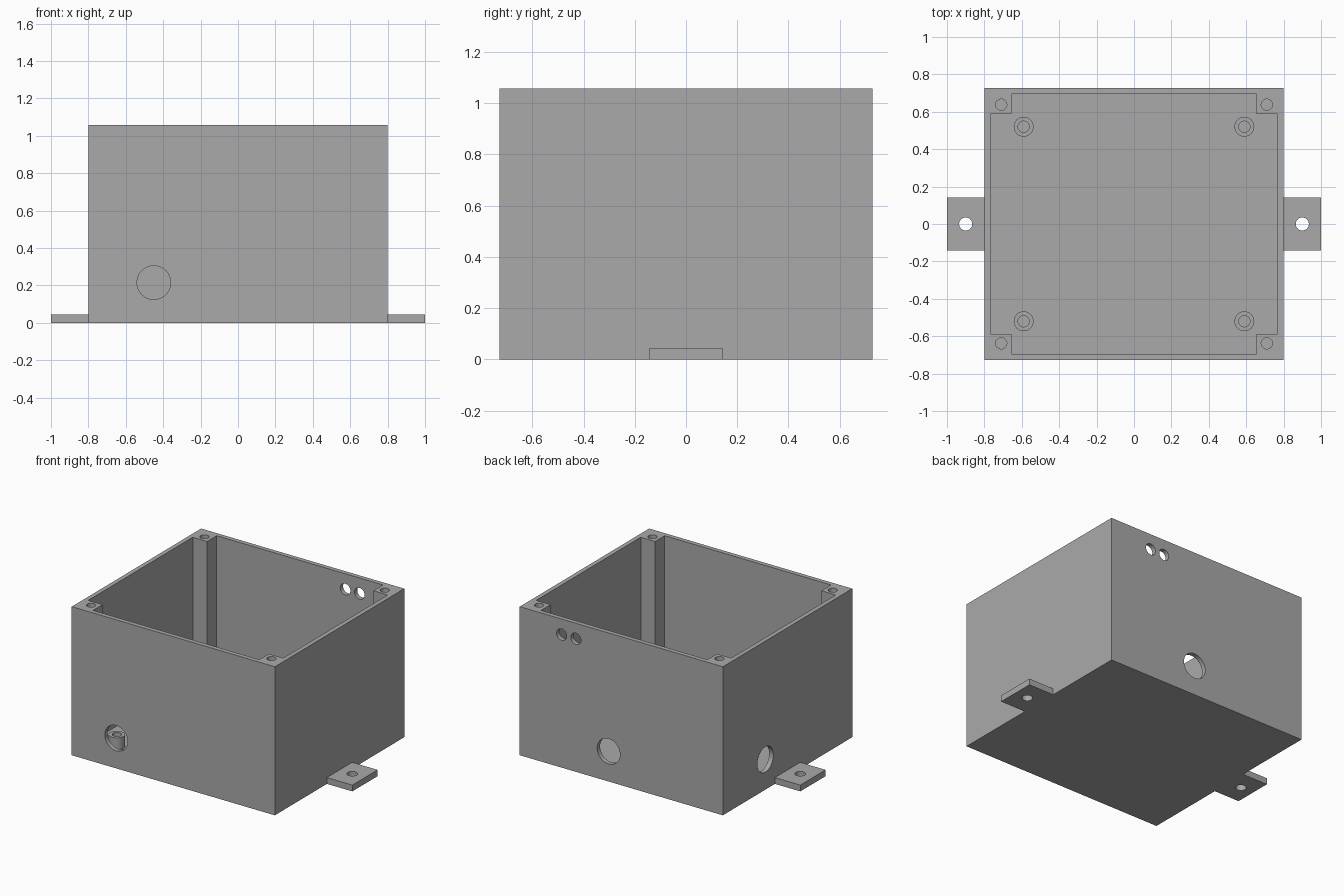
import bpy, bmesh, math
from mathutils import Matrix, Vector

cube = bpy.data.objects.get("Cube")
if cube:
    bpy.data.objects.remove(cube, do_unlink=True)

W, D, H = 0.8, 0.728, 1.058      # half width, half depth, height
FLOOR = 0.04
POST_X, POST_Y = 0.655, 0.588    # inner edges of the corner posts
IN_X, IN_Y = 0.768, 0.696        # inner wall faces
PORT_Z, VENT_Z = 0.215, 0.947
SIGNS = [(sx, sy) for sx in (-1, 1) for sy in (-1, 1)]

grey = bpy.data.materials.new("enclosure grey")
grey.use_nodes = True
colour = (0.4, 0.4, 0.4, 1)
grey.diffuse_color = colour
grey.node_tree.nodes["Principled BSDF"].inputs["Base Color"].default_value = colour


def make(name, bm):
    mesh = bpy.data.meshes.new(name)
    bmesh.ops.recalc_face_normals(bm, faces=bm.faces)
    bm.to_mesh(mesh)
    bm.free()
    mesh.materials.append(grey)
    obj = bpy.data.objects.new(name, mesh)
    bpy.context.collection.objects.link(obj)
    return obj


def prism(name, outline, z0, z1):
    bm = bmesh.new()
    face = bm.faces.new([bm.verts.new((x, y, z0)) for x, y in outline])
    top = bmesh.ops.extrude_face_region(bm, geom=[face])["geom"]
    moved = [v for v in top if isinstance(v, bmesh.types.BMVert)]
    bmesh.ops.translate(bm, verts=moved, vec=(0, 0, z1 - z0))
    return make(name, bm)


def box(name, x0, x1, y0, y1, z0, z1):
    return prism(name, [(x0, y0), (x1, y0), (x1, y1), (x0, y1)], z0, z1)


def cylinder(name, start, end, radius):
    a, b = Vector(start), Vector(end)
    turn = (b - a).to_track_quat('Z', 'Y').to_matrix().to_4x4()
    bm = bmesh.new()
    bmesh.ops.create_cone(bm, cap_ends=True, segments=48, radius1=radius,
                          radius2=radius, depth=(b - a).length,
                          matrix=Matrix.Translation((a + b) / 2) @ turn)
    return make(name, bm)


def cut(target, cutters):
    bpy.context.view_layer.objects.active = target
    for cutter in cutters:
        mod = target.modifiers.new("cut", 'BOOLEAN')
        mod.operation = 'DIFFERENCE'
        mod.solver = 'EXACT'
        mod.object = cutter
        bpy.ops.object.modifier_apply(modifier=mod.name)
        bpy.data.objects.remove(cutter, do_unlink=True)


# Box shell: the cavity outline steps in at each corner to leave screw posts
box_shell = box("box_shell", -W, W, -D, D, 0, H)
quarter = [(IN_X, POST_Y), (POST_X, POST_Y), (POST_X, IN_Y)]
outline = (quarter
           + [(-x, y) for x, y in reversed(quarter)]
           + [(-x, -y) for x, y in quarter]
           + [(x, -y) for x, y in reversed(quarter)])
cutters = [prism("cavity_cutter", outline, FLOOR, H + 0.1)]

# Lid screw holes in the posts
for sx, sy in SIGNS:
    x, y = sx * 0.71, sy * 0.638
    cutters.append(cylinder("screw_cutter", (x, y, H - 0.35), (x, y, H + 0.1), 0.03))

# Cable ports in the front, back and one side, and two small back holes
cutters.append(cylinder("front_port", (-0.45, -D - 0.1, PORT_Z), (-0.45, -D + 0.1, PORT_Z), 0.09))
cutters.append(cylinder("side_port", (-W - 0.1, 0.25, PORT_Z), (-W + 0.1, 0.25, PORT_Z), 0.09))
for x, z, r in ((0.1, PORT_Z, 0.09), (0.47, VENT_Z, 0.04), (0.358, VENT_Z, 0.04)):
    cutters.append(cylinder("back_port", (x, D - 0.1, z), (x, D + 0.1, z), r))
cut(box_shell, cutters)
parts = [box_shell]

# Mounting tabs with a through hole
for side, s in (("left", 1), ("right", -1)):
    tab = box(side + "_mounting_tab", *sorted((s * W, s)), -0.142, 0.142, 0, 0.045)
    cut(tab, [cylinder("tab_cutter", (s * 0.9, 0, -0.1), (s * 0.9, 0, 0.2), 0.035)])
    parts.append(tab)

# Hollow board standoffs on the floor
for sx, sy in SIGNS:
    x, y = sx * 0.59, sy * 0.52
    name = ("back_" if sy > 0 else "front_") + ("left" if sx > 0 else "right") + "_standoff"
    standoff = cylinder(name, (x, y, FLOOR), (x, y, 0.125), 0.053)
    cut(standoff, [cylinder("standoff_cutter", (x, y, 0), (x, y, 0.2), 0.03)])
    parts.append(standoff)

# Smooth the round holes and keep the edges sharp
bpy.ops.object.select_all(action='DESELECT')
for part in parts:
    part.select_set(True)
bpy.context.view_layer.objects.active = box_shell
bpy.ops.object.shade_smooth_by_angle(angle=math.radians(30))
